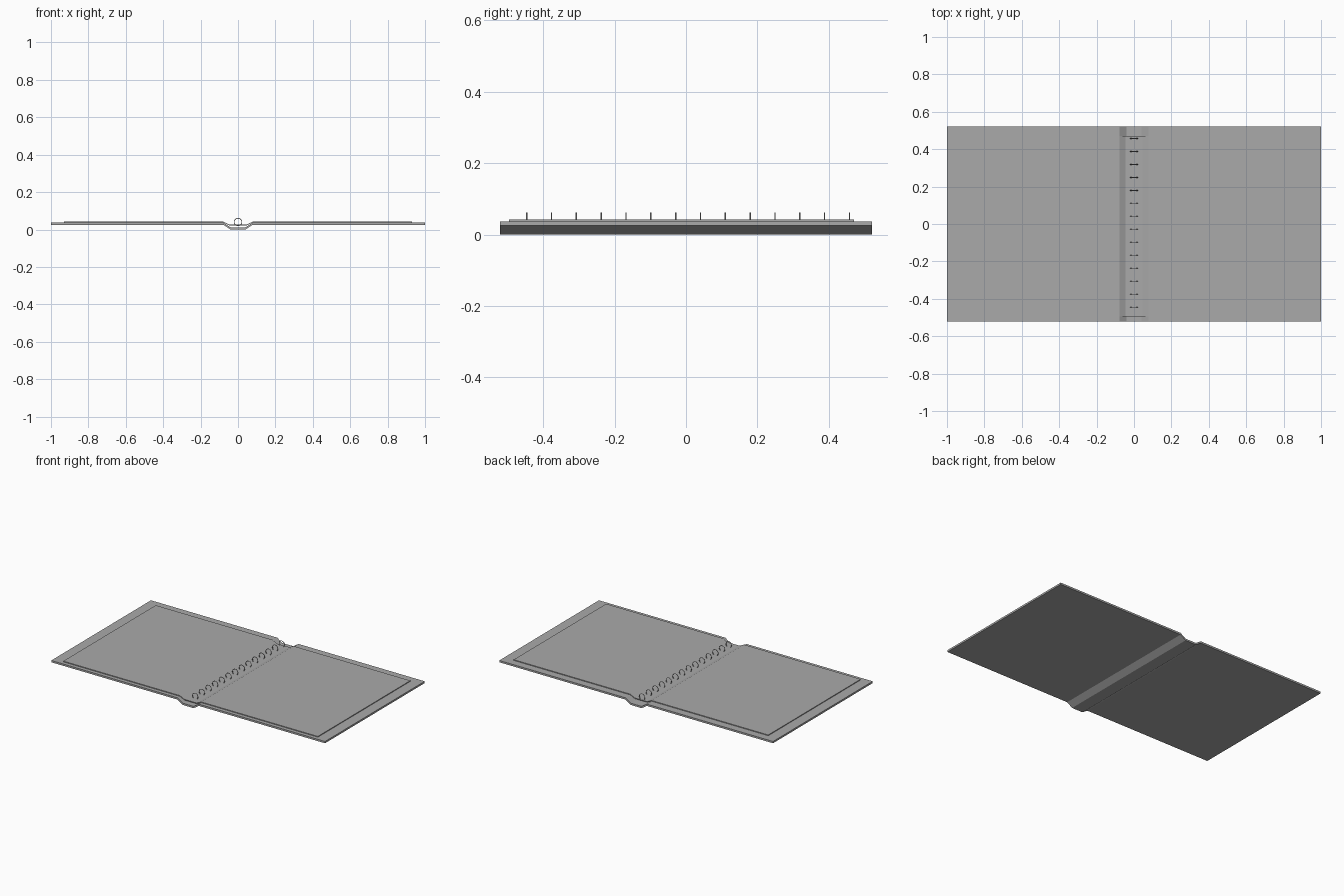
import bpy
import bmesh
import math

cube = bpy.data.objects.get("Cube")
if cube:
    bpy.data.objects.remove(cube, do_unlink=True)

grey = bpy.data.materials.new("mid_grey")
grey.use_nodes = True
colour = (0.4, 0.4, 0.4, 1)
grey.diffuse_color = colour
grey.node_tree.nodes["Principled BSDF"].inputs["Base Color"].default_value = colour


def add_object(name, bm):
    bmesh.ops.recalc_face_normals(bm, faces=bm.faces)
    mesh = bpy.data.meshes.new(name)
    bm.to_mesh(mesh)
    bm.free()
    mesh.materials.append(grey)
    obj = bpy.data.objects.new(name, mesh)
    bpy.context.collection.objects.link(obj)
    return obj


def folded_sheet(name, half_profile, thickness, y0, y1):
    """Sheet swept along y from a mirrored (x, z) underside profile."""
    line = [(-x, z) for x, z in reversed(half_profile)] + half_profile
    bm = bmesh.new()
    rows = []
    for x, z in line:
        rows.append([bm.verts.new(p) for p in (
            (x, y0, z), (x, y1, z),
            (x, y1, z + thickness), (x, y0, z + thickness))])
    for a, b in zip(rows, rows[1:]):
        for i in range(4):
            j = (i + 1) % 4
            bm.faces.new((a[i], a[j], b[j], b[i]))
    bm.faces.new(rows[0])
    bm.faces.new(rows[-1])
    return add_object(name, bm)


# Stiff cover with a sunken spine, and the open pages lying in it
folded_sheet("cover", [(0.04, 0.0), (0.078, 0.025), (1.0, 0.025)],
             0.012, -0.52, 0.52)
folded_sheet("pages", [(0.045, 0.021), (0.078, 0.037), (0.93, 0.037)],
             0.005, -0.495, 0.47)

# Row of wire binding rings
RING_RADIUS, WIRE, SIDES = 0.02, 0.002, 6
SEGMENTS = 24
for n in range(14):
    y = -0.446 + n * 0.0695
    bm = bmesh.new()
    loops = []
    for s in range(SEGMENTS):
        a = 2 * math.pi * s / SEGMENTS
        loop = []
        for k in range(SIDES):
            b = 2 * math.pi * k / SIDES
            r = RING_RADIUS + WIRE * math.cos(b)
            loop.append(bm.verts.new((r * math.cos(a), y + WIRE * math.sin(b),
                                      0.04 + r * math.sin(a))))
        loops.append(loop)
    for s in range(SEGMENTS):
        p, q = loops[s], loops[(s + 1) % SEGMENTS]
        for k in range(SIDES):
            m = (k + 1) % SIDES
            bm.faces.new((p[k], p[m], q[m], q[k]))
    for face in bm.faces:
        face.smooth = True
    add_object(f"binding_ring_{n + 1}", bm)
